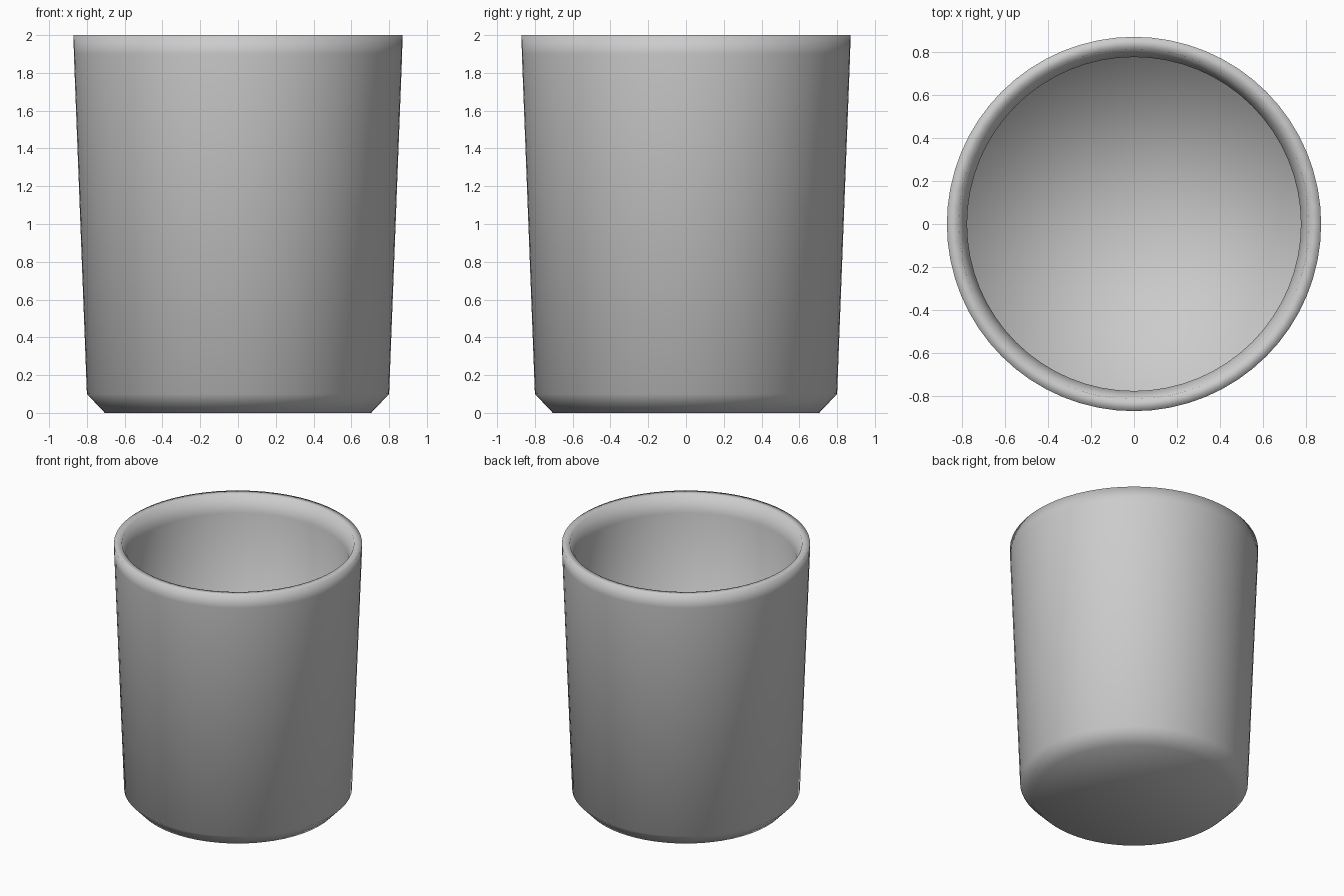
import bpy, bmesh, math

if "Cube" in bpy.data.objects:
    bpy.data.objects.remove(bpy.data.objects["Cube"])

# Half cross-section (radius, height): base centre, outside wall, rim, inside lip, inside wall, floor centre
PROFILE = [
    (0.0, 0.0), (0.705, 0.0), (0.80, 0.10), (0.869, 1.90), (0.871, 2.0),
    (0.815, 2.0), (0.777, 1.87), (0.777, 0.10), (0.0, 0.10),
]
SIDES = 64


def lathe(name, profile, sides):
    """Turn a profile around the z axis into a closed, smooth object."""
    bm = bmesh.new()
    verts = [bm.verts.new((r, 0, z)) for r, z in profile]
    edges = [bm.edges.new(pair) for pair in zip(verts, verts[1:])]
    bmesh.ops.spin(bm, geom=verts + edges, cent=(0, 0, 0), axis=(0, 0, 1),
                   angle=math.tau, steps=sides, use_duplicate=False)
    bmesh.ops.remove_doubles(bm, verts=bm.verts, dist=0.0005)
    bmesh.ops.recalc_face_normals(bm, faces=bm.faces)
    for face in bm.faces:
        face.smooth = True
    mesh = bpy.data.meshes.new(name)
    bm.to_mesh(mesh)
    bm.free()
    obj = bpy.data.objects.new(name, mesh)
    bpy.context.collection.objects.link(obj)
    return obj


# Tapered hollow cup with a chamfered foot and a bevelled lip
lathe("cup", PROFILE, SIDES)
